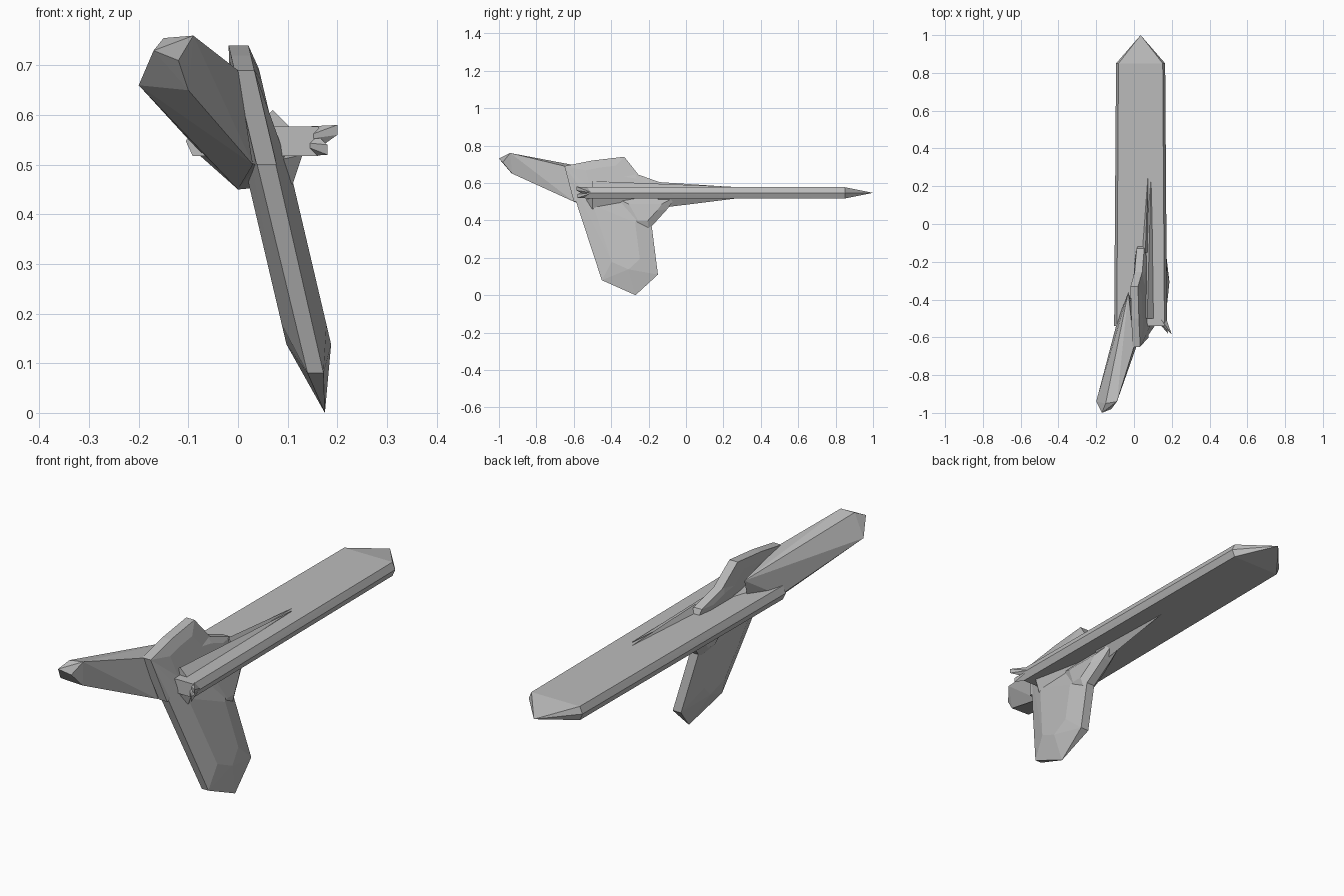
import bpy
import bmesh
from mathutils import Vector

cube = bpy.data.objects.get("Cube")
if cube:
    bpy.data.objects.remove(cube)

grey = bpy.data.materials.new("stone grey")
grey.use_nodes = True
colour = (.5, .5, .5, 1)
grey.diffuse_color = colour
grey.node_tree.nodes["Principled BSDF"].inputs["Base Color"].default_value = colour

BLADE_HEIGHT = .547
BLADE_CENTRE = .035
SIDES = (-1, 1)


def hull(name, points):
    """Flat-faced solid wrapped around a few corner points."""
    bm = bmesh.new()
    for point in points:
        bm.verts.new(point)
    bmesh.ops.convex_hull(bm, input=bm.verts)
    loose = [vert for vert in bm.verts if not vert.link_faces]
    bmesh.ops.delete(bm, geom=loose, context='VERTS')
    bmesh.ops.recalc_face_normals(bm, faces=bm.faces)
    mesh = bpy.data.meshes.new(name)
    bm.to_mesh(mesh)
    bm.free()
    mesh.materials.append(grey)
    part = bpy.data.objects.new(name, mesh)
    bpy.context.collection.objects.link(part)


def leaning_plate(name, outline, rim=.02, core=.045):
    """Tilted plate with a thin rim, a thicker core and a sharp ground point."""
    corners = [Vector(corner) for corner in outline]
    middle = sum(corners, Vector((0, 0))) / len(corners)
    points = []
    for corner in corners:
        inner = middle.lerp(corner, .5)
        sharpened = rim * min(1, corner.y * 10)
        for (y, z), thickness in ((corner, sharpened), (inner, core)):
            lean = .175 - z * .235
            points += [(lean + side * thickness, y, z) for side in SIDES]
    hull(name, points)


def spike(name, base, tip, width, height, tip_height):
    """Diamond-based splinter that narrows to an upright edge."""
    base, tip = Vector(base), Vector(tip)
    points = []
    for side in SIDES:
        points.append(base + Vector((side * width, 0, 0)))
        points.append(base + Vector((0, 0, side * height)))
        points.append(tip + Vector((0, 0, side * tip_height)))
    hull(name, points)


# Long horizontal blade with a bevelled rim and a pointed far end
blade = [(BLADE_CENTRE, 1, BLADE_HEIGHT)]
for side in SIDES:
    for y, half_width in ((-.54, .14), (.85, .13)):
        blade.append((BLADE_CENTRE + side * half_width, y, BLADE_HEIGHT))
        for face in SIDES:
            bevelled = BLADE_CENTRE + side * half_width * .9
            blade.append((bevelled, y, BLADE_HEIGHT + face * .03))
hull("long_blade", blade)

# Tilted fin hanging below the blade
front_top = (-.65, .69)
leaning_plate("lower_fin", [front_top, (-.45, .08), (-.27, 0), (-.15, .11), (-.2, .5)])

# Crest rising above the blade
leaning_plate("upper_crest", [front_top, (-.5, .72), (-.33, .74), (-.28, .67),
                              (-.18, .55), (-.6, .5)], core=.03)

# Gussets that run the crest and the fin out along the blade
leaning_plate("top_gusset", [(-.4, .67), (-.27, .65), (-.13, .6), (-.1, .53), (-.4, .53)],
              core=.03)
leaning_plate("rear_gusset", [(-.3, .35), (-.2, .35), (-.1, .46), (-.05, .53), (-.4, .53)])

# Thin tapering spurs that ride along the blade
spur_root = (.06, -.15, .535)
spike("long_spur", spur_root, (.075, .27, BLADE_HEIGHT), width=.04, height=.07, tip_height=.03)
spike("side_spur", (.07, -.5, .57), (.09, .24, .56), width=.04, height=.04, tip_height=.02)

# Raised arm reaching to the front right: blunt end first, then the root
arm_end = [(-.2, -.94, .66), (-.17, -1, .73), (-.15, -.95, .755),
           (-.09, -.94, .76), (-.12, -.98, .71), (-.1, -.93, .65)]
arm_root = [(0, -.65, .69), (.03, -.6, .5), (-.09, -.52, .54),
            (0, -.45, .45), (-.03, -.36, .65)]
hull("front_arm", arm_end + arm_root)

# Web that joins the arm root, the blade and the fin
hull("joining_web", [(-.09, -.5, .53), (.13, -.5, .52), (0, -.45, .45), (.11, -.5, .46),
                     (.03, -.4, .62), (.05, -.1, .53), (.04, -.58, .5)])

# Ragged splinters at the blade's front corner
corner = (.14, -.5, BLADE_HEIGHT)
for name, tip in (("upper_splinter", (.2, -.585, .57)), ("lower_splinter", (.18, -.58, .53))):
    spike(name, corner, tip, width=.03, height=.03, tip_height=.01)
